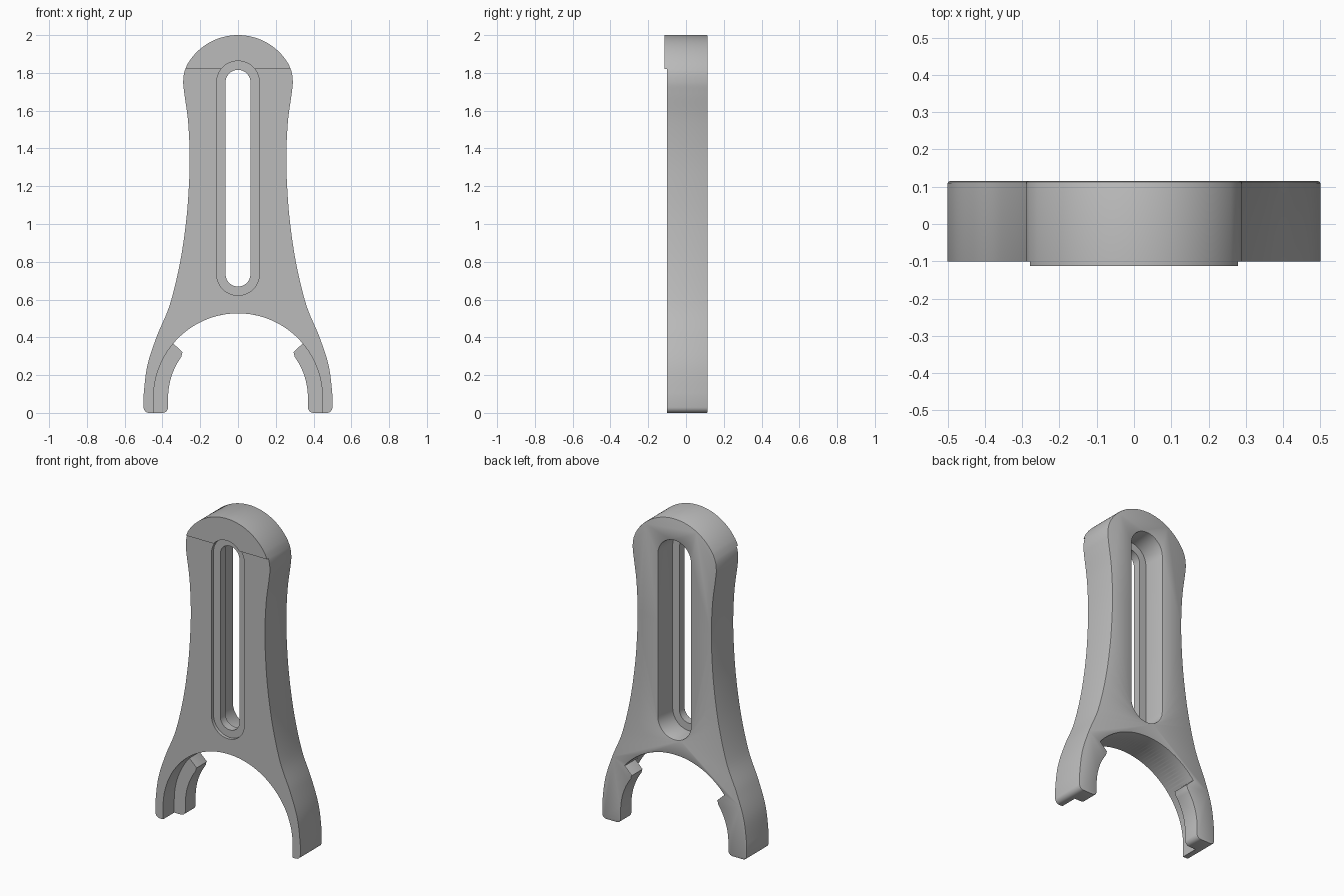
import bpy, bmesh
from math import sin, cos, radians
from mathutils import Vector

if "Cube" in bpy.data.objects:
    bpy.data.objects.remove(bpy.data.objects["Cube"])

BACK, FACE, PAD = 0.115, -0.1, -0.113
ARCH_Z, ARCH_R, TAB_R = 0.08, 0.447, 0.37

grey = bpy.data.materials.new("plain grey")
grey.use_nodes = True
grey.diffuse_color = (0.5, 0.5, 0.5, 1)
grey.node_tree.nodes["Principled BSDF"].inputs["Base Color"].default_value = (0.5, 0.5, 0.5, 1)


def arc(cx, cz, r, a0, a1, n):
    steps = [radians(a0 + (a1 - a0) * i / n) for i in range(n + 1)]
    return [(cx + r * cos(a), cz + r * sin(a)) for a in steps]


def spline(pts, n=8):
    """Smooth curve through the inner points of pts."""
    out = []
    p = [Vector(q) for q in pts]
    for a, b, c, d in zip(p, p[1:], p[2:], p[3:]):
        for i in range(n):
            t = i / n
            v = (2 * b + (c - a) * t + (2 * a - 5 * b + 4 * c - d) * t * t
                 + (3 * b - a - 3 * c + d) * t ** 3) / 2
            out.append(tuple(v))
    return out


def prism(name, pts, y0, y1):
    """Extrude an x-z outline from y0 to y1."""
    bm = bmesh.new()
    face = bm.faces.new([bm.verts.new((x, y0, z)) for x, z in pts])
    new = bmesh.ops.extrude_face_region(bm, geom=[face])["geom"]
    bmesh.ops.translate(bm, vec=(0, y1 - y0, 0),
                        verts=[g for g in new if isinstance(g, bmesh.types.BMVert)])
    bmesh.ops.recalc_face_normals(bm, faces=bm.faces)
    mesh = bpy.data.meshes.new(name)
    bm.to_mesh(mesh)
    bm.free()
    ob = bpy.data.objects.new(name, mesh)
    bpy.context.collection.objects.link(ob)
    return ob


def slot(r, low=0.735, high=1.75):
    return arc(0, high, r, 0, 180, 24) + arc(0, low, r, 180, 360, 24)


# Half outline: rounded head, waisted side, foot, inner tab, fork arch
half = arc(0, 1.69, 0.31, 90, 30, 20)
half += spline([(0.25, 1.87), (0.281, 1.815), (0.29, 1.755), (0.284, 1.69), (0.265, 1.55),
                (0.256, 1.38), (0.259, 1.22), (0.274, 1.02), (0.308, 0.79), (0.362, 0.57),
                (0.43, 0.405), (0.48, 0.25), (0.5, 0.09), (0.5, 0.03)])
half += [(0.5, 0.09)] + arc(0.47, 0.03, 0.03, 0, -90, 6)
half += arc(TAB_R + 0.03, 0.03, 0.03, -90, -180, 6)
half += arc(0, ARCH_Z, TAB_R, 0, 36, 12)
half += arc(0, ARCH_Z, 0.378, 38.4, 39.4, 1)
half += arc(0, ARCH_Z, ARCH_R, 40, 90, 18)
half[0], half[-1] = (0, half[0][1]), (0, half[-1][1])
outline = half + [(-x, z) for x, z in half[-2:0:-1]]
bracket = prism("fork_bracket", outline, PAD, BACK)

# Cutters: front relief below head pad, arch in front of tabs, stepped slot
arch = arc(0, ARCH_Z, ARCH_R, 0, 180, 65) + [(-ARCH_R, -0.1), (ARCH_R, -0.1)]
cutters = [
    prism("relief_cutter", [(-1, -0.5), (1, -0.5), (1, 1.82), (-1, 1.82)], -0.5, FACE),
    prism("arch_cutter", arch, -0.6, 0.01),
    prism("front_slot_cutter", slot(0.113), -0.4, -0.08),
    prism("through_slot_cutter", slot(0.066), -0.3, 0.3),
    prism("back_slot_cutter", slot(0.113), -0.03, 0.4),
]
for c in cutters:
    c.hide_render = True
    mod = bracket.modifiers.new(c.name, 'BOOLEAN')
    mod.operation = 'DIFFERENCE'
    mod.solver = 'EXACT'
    mod.object = c
bpy.context.view_layer.update()
shape = bpy.data.meshes.new_from_object(
    bracket.evaluated_get(bpy.context.evaluated_depsgraph_get()))
bracket.modifiers.clear()
bracket.data = shape
for c in cutters:
    bpy.data.objects.remove(c)

# Soften the rim of the back face
bm = bmesh.new()
bm.from_mesh(shape)
bmesh.ops.remove_doubles(bm, verts=bm.verts, dist=0.0002)
rim = [e for e in bm.edges if all(abs(v.co.y - BACK) < 0.001 for v in e.verts)
       and len(e.link_faces) == 2 and e.calc_face_angle() > 1]
bmesh.ops.bevel(bm, geom=rim, offset=0.011, segments=2, profile=0.5,
                affect='EDGES', clamp_overlap=True)
bm.to_mesh(shape)
bm.free()

# Finish
shape.materials.clear()
shape.materials.append(grey)
for poly in shape.polygons:
    poly.material_index = 0
    poly.use_smooth = True
shape.set_sharp_from_angle(angle=radians(30))
